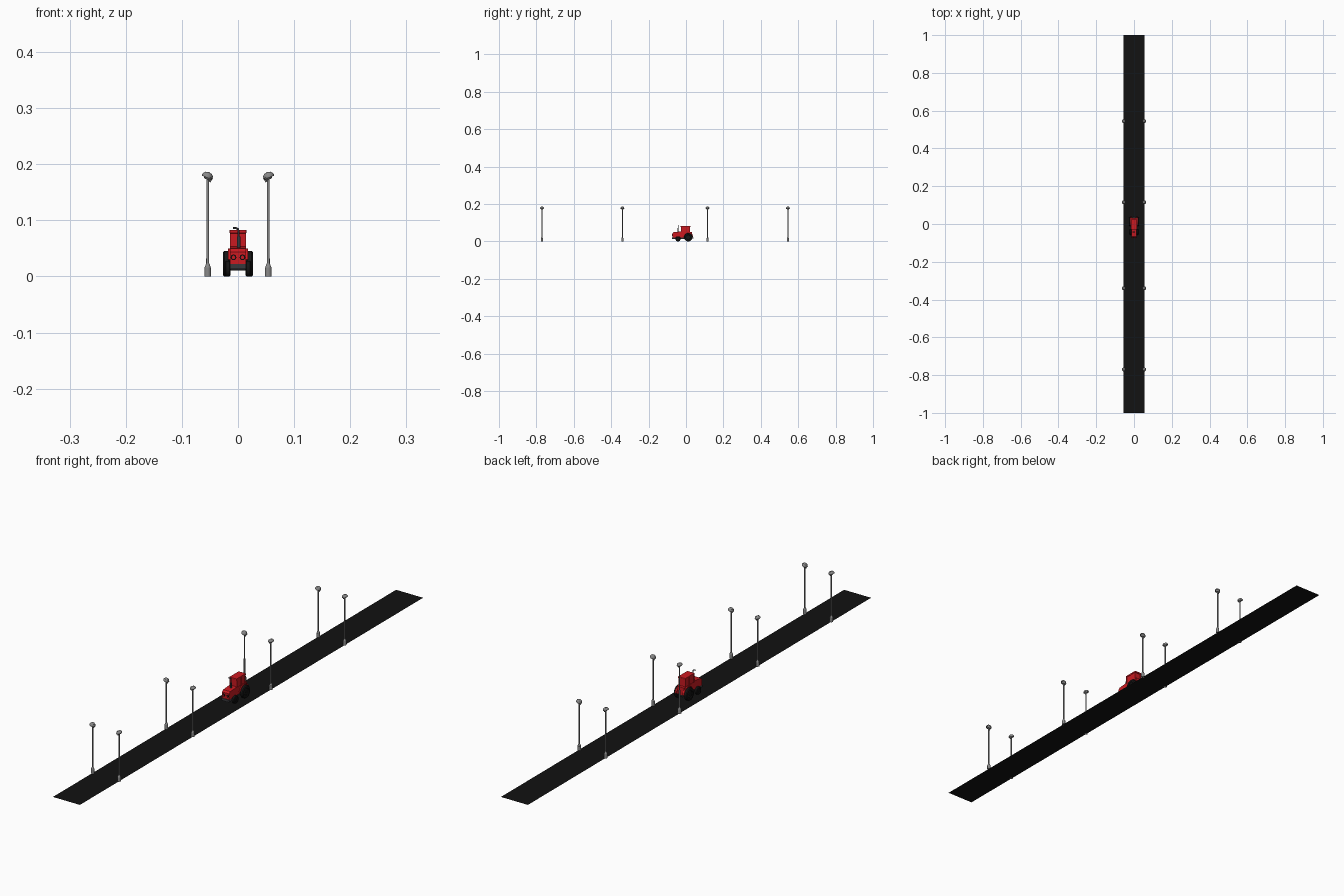
import bpy, math
from mathutils import Vector

if "Cube" in bpy.data.objects:
    bpy.data.objects.remove(bpy.data.objects["Cube"])


def material(name, rgb):
    m = bpy.data.materials.new(name)
    m.diffuse_color = (*rgb, 1)
    m.use_nodes = True
    m.node_tree.nodes["Principled BSDF"].inputs["Base Color"].default_value = m.diffuse_color
    return m


RED = material("red_paint", (0.6, 0.01, 0.015))
BLACK = material("black_rubber", (0.008, 0.008, 0.008))
ASPHALT = material("asphalt", (0.006, 0.006, 0.006))
DARK = material("dark_metal", (0.04, 0.04, 0.045))
STEEL = material("lamp_steel", (0.25, 0.25, 0.25))


def finish(ob, name, mat, smooth=False):
    ob.name = name
    if mat:
        ob.data.materials.append(mat)
    if smooth:
        bpy.ops.object.shade_smooth_by_angle()
    return ob


def box(name, lo, hi, mat, bevel=0.0):
    lo, hi = Vector(lo), Vector(hi)
    bpy.ops.mesh.primitive_cube_add(size=1, location=(lo + hi) / 2)
    ob = bpy.context.object
    ob.scale = hi - lo
    bpy.ops.object.transform_apply(location=False, rotation=False, scale=True)
    if bevel:
        b = ob.modifiers.new("bevel", 'BEVEL')
        b.width, b.segments = bevel, 2
    return finish(ob, name, mat)


def cone(name, loc, r1, r2, depth, mat, rot=(0, 0, 0), n=20):
    bpy.ops.mesh.primitive_cone_add(vertices=n, radius1=r1, radius2=r2, depth=depth,
                                    location=loc, rotation=rot)
    return finish(bpy.context.object, name, mat, True)


def lathe(name, profile, loc, rot, mat, n=24):
    """Revolve (radius, height) points about local z."""
    verts, faces, k = [], [], len(profile)
    for i in range(n):
        a = 2 * math.pi * i / n
        verts += [(r * math.cos(a), r * math.sin(a), h) for r, h in profile]
    for i in range(n):
        j = (i + 1) % n
        faces += [(i * k + p, j * k + p, j * k + p + 1, i * k + p + 1) for p in range(k - 1)]
    me = bpy.data.meshes.new(name)
    me.from_pydata(verts, [], faces)
    ob = bpy.data.objects.new(name, me)
    bpy.context.collection.objects.link(ob)
    ob.location, ob.rotation_euler = loc, rot
    bpy.ops.object.select_all(action='DESELECT')
    ob.select_set(True)
    bpy.context.view_layer.objects.active = ob
    return finish(ob, name, mat, True)


def prism(name, pts, x0, x1, mat):
    """Extrude a (y, z) outline along x."""
    n = len(pts)
    verts = [(x, y, z) for x in (x0, x1) for y, z in pts]
    faces = [tuple(range(n))[::-1], tuple(range(n, 2 * n))]
    faces += [(i, (i + 1) % n, n + (i + 1) % n, n + i) for i in range(n)]
    me = bpy.data.meshes.new(name)
    me.from_pydata(verts, [], faces)
    ob = bpy.data.objects.new(name, me)
    bpy.context.collection.objects.link(ob)
    return finish(ob, name, mat)


def tube(name, pts, r, mat):
    cu = bpy.data.curves.new(name, 'CURVE')
    cu.dimensions, cu.bevel_depth, cu.bevel_resolution = '3D', r, 3
    cu.use_fill_caps = True
    sp = cu.splines.new('POLY')
    sp.points.add(len(pts) - 1)
    for p, c in zip(sp.points, pts):
        p.co = (*c, 1)
    ob = bpy.data.objects.new(name, cu)
    bpy.context.collection.objects.link(ob)
    return finish(ob, name, mat)


# Road
bpy.ops.mesh.primitive_plane_add(size=1)
bpy.context.object.scale = (0.11, 2, 1)
finish(bpy.context.object, "road", ASPHALT)

# Street lamps in four facing pairs
for y in (-0.77, -0.34, 0.115, 0.545):
    for s in (-1, 1):
        x = s * 0.054
        cone("lamp_base", (x, y, 0.008), 0.006, 0.006, 0.016, STEEL, n=16)
        cone("lamp_collar", (x, y, 0.020), 0.0055, 0.0025, 0.008, STEEL, n=16)
        cone("lamp_pole", (x, y, 0.098), 0.0026, 0.0024, 0.156, STEEL, n=12)
        tilt = (0, -s * math.radians(20), 0)
        lathe("lamp_shade", [(0.0098, -0.004), (0.0102, -0.002), (0.009, 0.002),
                             (0.006, 0.005), (0.0, 0.0065), ], (x, y, 0.180), tilt, STEEL)
        cone("lamp_glass", (x, y, 0.175), 0.005, 0.0095, 0.005, STEEL, tilt, 16)
        cone("lamp_bulb", (x - s * 0.004, y, 0.171), 0.0022, 0.003, 0.006, STEEL, tilt, 12)

# Tractor body
box("chassis", (-0.009, -0.062, 0.014), (0.009, 0.032, 0.028), DARK)
prism("hood", [(-0.072, 0.022), (-0.072, 0.044), (-0.066, 0.050), (-0.028, 0.053),
               (-0.028, 0.022)], -0.0145, 0.0145, RED)
box("front_bumper", (-0.0145, -0.074, 0.013), (0.0145, -0.055, 0.022), DARK)
box("cab_lower", (-0.0145, -0.03, 0.022), (0.0145, 0.032, 0.050), RED)
box("cab_upper", (-0.0135, -0.026, 0.048), (0.0135, 0.022, 0.078), RED)
box("cab_roof", (-0.015, -0.029, 0.077), (0.015, 0.025, 0.083), RED, 0.0012)
for x in (-0.013, 0.013):
    for y in (-0.026, 0.0, 0.021):
        box("cab_post", (x - 0.0015, y - 0.0015, 0.048), (x + 0.0015, y + 0.0015, 0.079), RED)

# Rear fenders arching over the big wheels
arc = [math.radians(a) for a in range(5, 166, 16)]
outer = [(0.012 + 0.027 * math.cos(a), 0.023 + 0.027 * math.sin(a)) for a in arc]
inner = [(0.012 + 0.0235 * math.cos(a), 0.023 + 0.0235 * math.sin(a)) for a in reversed(arc)]
for s in (-1, 1):
    prism("rear_fender", outer + inner, *sorted((s * 0.012, s * 0.018)), RED)


# Wheels with hubs
def wheel(name, s, x, y, r, w):
    prof = [(r * 0.5, -w * 0.35), (r * 0.6, -w / 2), (r * 0.88, -w / 2), (r, -w * 0.3),
            (r, w * 0.3), (r * 0.88, w / 2), (r * 0.6, w / 2), (r * 0.5, w * 0.35)]
    rot = (0, math.pi / 2, 0)
    lathe(name + "_tyre", prof, (s * x, y, r), rot, BLACK, 28)
    cone(name + "_rim", (s * x, y, r), r * 0.52, r * 0.52, w * 0.6, BLACK, rot)
    cone(name + "_hub", (s * x, y, r), r * 0.2, r * 0.2, w * 0.95, BLACK, rot, 12)


for s in (-1, 1):
    wheel("rear_wheel", s, 0.0205, 0.012, 0.0228, 0.013)
    wheel("front_wheel", s, 0.0185, -0.043, 0.014, 0.010)
    # Round headlights
    cone("headlight", (s * 0.008, -0.073, 0.034), 0.005, 0.005, 0.004, BLACK, (math.pi / 2, 0, 0))
    cone("headlight_lens", (s * 0.008, -0.0752, 0.034), 0.003, 0.003, 0.001, RED, (math.pi / 2, 0, 0))
for y, z in ((0.012, 0.0228), (-0.043, 0.014)):
    cone("axle", (0, y, z), 0.003, 0.003, 0.036, DARK, (0, math.pi / 2, 0), 12)

# Exhaust with its bent tip
cone("muffler", (0.001, -0.042, 0.060), 0.0032, 0.0032, 0.022, DARK)
tube("exhaust_pipe", [(0.001, -0.042, 0.05), (0.001, -0.042, 0.081), (0, -0.042, 0.0845),
                      (-0.003, -0.042, 0.086), (-0.009, -0.042, 0.086)], 0.0018, DARK)
# Rear hitch
box("rear_hitch", (-0.004, 0.030, 0.016), (0.004, 0.040, 0.020), DARK)
